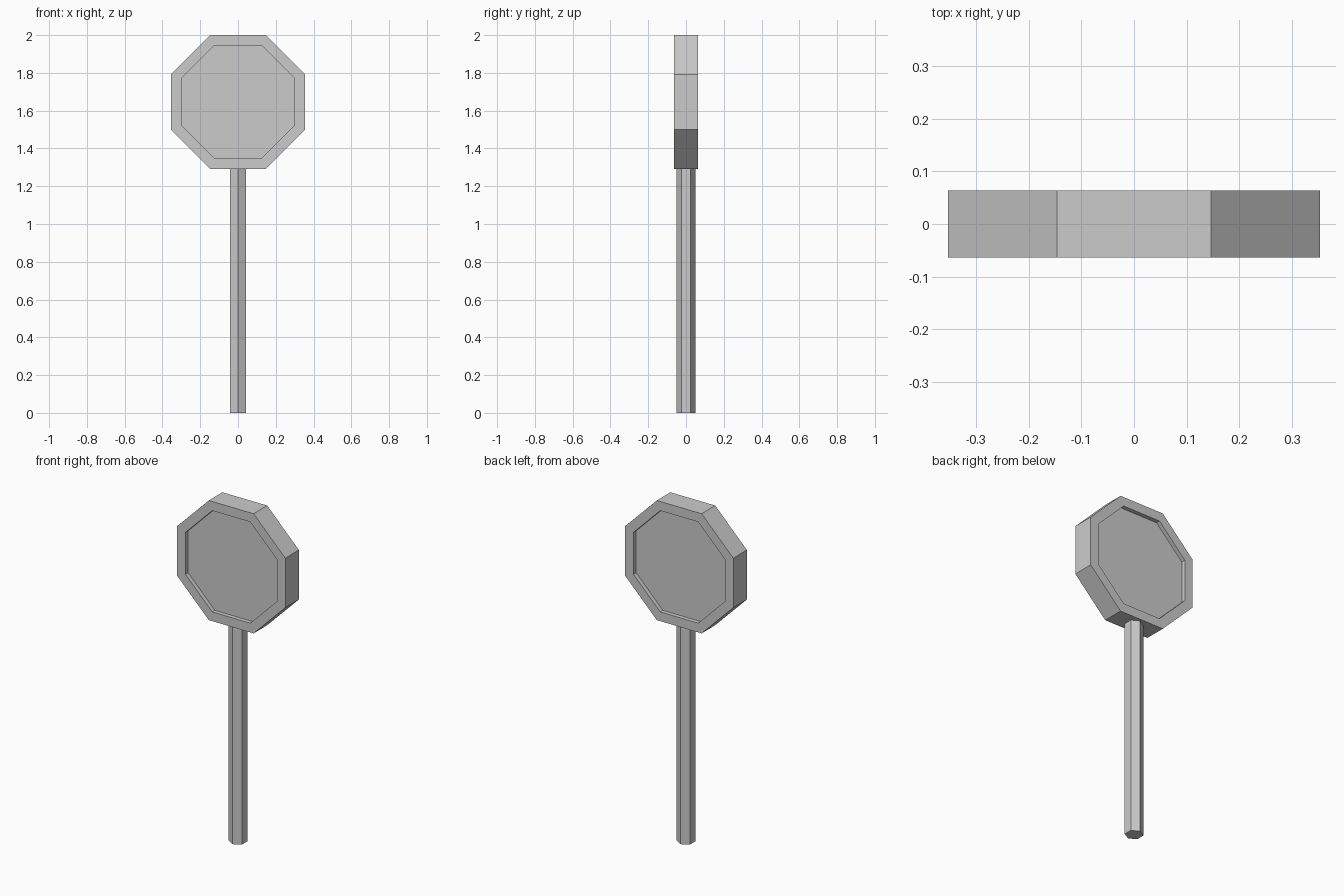
import bpy, bmesh, math

if "Cube" in bpy.data.objects:
    bpy.data.objects.remove(bpy.data.objects["Cube"])

def prism(bm, sides, radius, depth):
    return bmesh.ops.create_cone(bm, cap_ends=True, segments=sides,
                                 radius1=radius, radius2=radius, depth=depth)

def finish(bm, name, location, rotation=(0, 0, 0)):
    mesh = bpy.data.meshes.new(name)
    bm.to_mesh(mesh)
    bm.free()
    obj = bpy.data.objects.new(name, mesh)
    obj.location = location
    obj.rotation_euler = rotation
    bpy.context.collection.objects.link(obj)
    return obj

APOTHEM, DEPTH, BORDER, RECESS = 0.354, 0.127, 0.059, 0.025
CENTRE_Z = 2 - APOTHEM

# Octagonal sign head, flat side up, with a recessed panel on both faces
bm = bmesh.new()
prism(bm, 8, APOTHEM / math.cos(math.pi / 8), DEPTH)
# Put flat sides on the axes whatever the primitive's start angle
v = bm.verts[:][0].co
turn = math.pi / 8 - math.atan2(v.y, v.x)
c, s = math.cos(turn), math.sin(turn)
for v in bm.verts:
    v.co.x, v.co.y = c * v.co.x - s * v.co.y, s * v.co.x + c * v.co.y
bm.normal_update()
faces = [f for f in bm.faces if len(f.verts) == 8]
for face in faces:
    bmesh.ops.inset_region(bm, faces=[face], thickness=BORDER)
    # A second zero-width inset gives the recess its straight walls
    bmesh.ops.inset_region(bm, faces=[face], thickness=0)
    for v in face.verts:
        v.co.z -= math.copysign(RECESS, v.co.z)
bmesh.ops.recalc_face_normals(bm, faces=bm.faces)
finish(bm, "sign_head", (0, 0, CENTRE_Z), (math.pi / 2, 0, 0))

# Hexagonal post with a corner facing the front
POST_TOP = 2 - 2 * APOTHEM
bm = bmesh.new()
prism(bm, 6, 0.05, POST_TOP)
v = bm.verts[:][0].co
turn = math.pi / 2 - math.atan2(v.y, v.x)
finish(bm, "post", (0, 0, POST_TOP / 2), (0, 0, turn))
